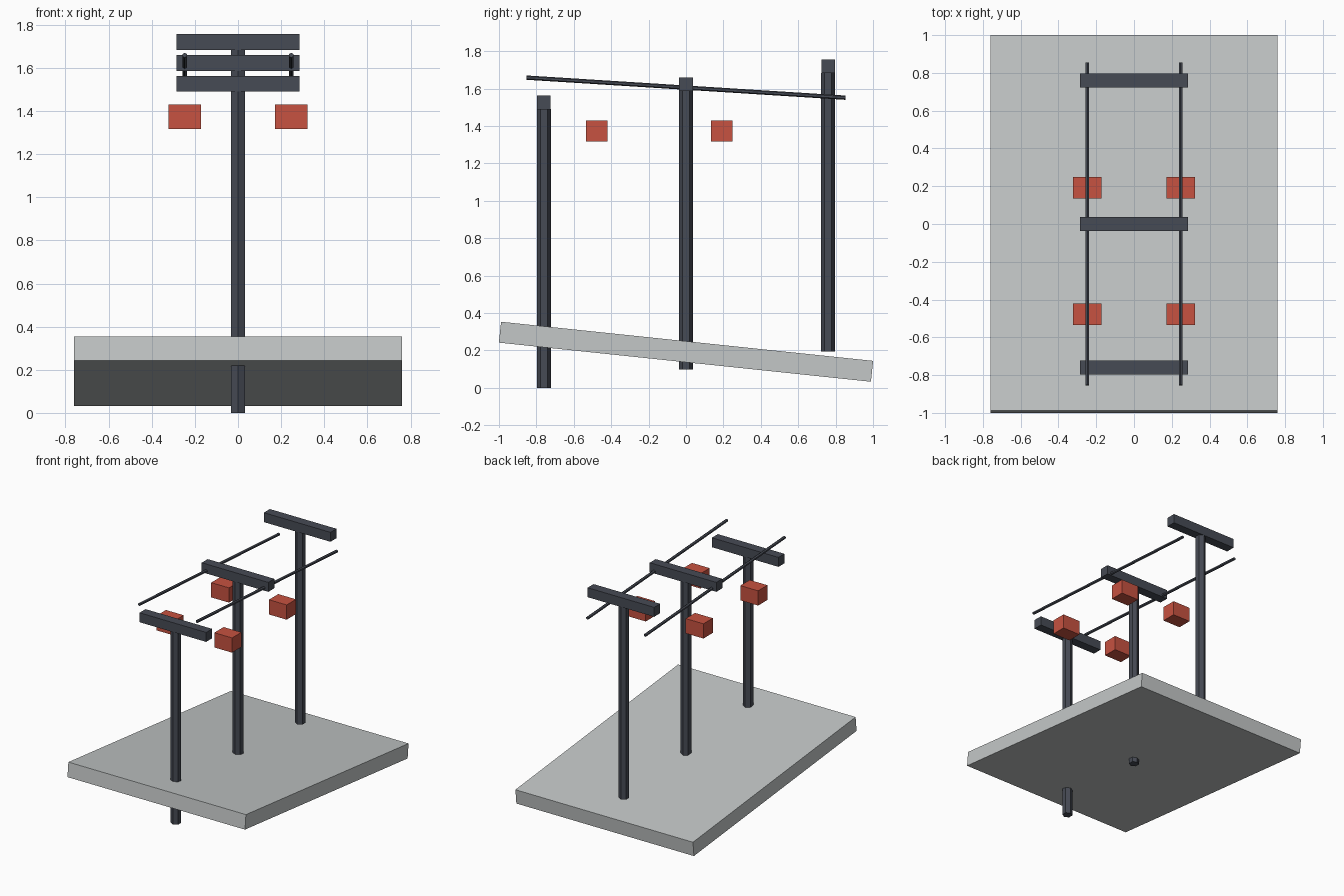
import bpy
import math

cube = bpy.data.objects.get("Cube")
if cube:
    bpy.data.objects.remove(cube, do_unlink=True)


def make_material(name, rgb):
    mat = bpy.data.materials.new(name)
    mat.use_nodes = True
    color = (*rgb, 1)
    mat.diffuse_color = color
    mat.node_tree.nodes["Principled BSDF"].inputs["Base Color"].default_value = color
    return mat


def finish(name, mat):
    obj = bpy.context.object
    obj.name = name
    obj.data.materials.append(mat)
    return obj


def box(name, center, size, mat, tilt=0):
    bpy.ops.mesh.primitive_cube_add(size=1, location=center, rotation=(tilt, 0, 0))
    obj = finish(name, mat)
    obj.scale = size
    return obj


def rod(name, center, radius, length, mat, tilt=0):
    bpy.ops.mesh.primitive_cylinder_add(
        vertices=6, radius=radius, depth=length, location=center, rotation=(tilt, 0, 0))
    return finish(name, mat)


snow = make_material("pale grey", (0.55, 0.575, 0.575))
steel = make_material("dark blue grey", (0.062, 0.07, 0.09))
red = make_material("red", (0.57, 0.084, 0.052))

# Sloping ground slab, high at the front
box("ground_slab", (0, 0, 0.193), (1.52, 2.0, 0.112), snow, math.radians(-6))

# Three T-shaped towers, each standing a step higher
POST_HEIGHT = 1.49
for label, y, base in (("front", -0.76, 0), ("middle", 0, 0.097), ("back", 0.76, 0.194)):
    rod(f"{label}_post", (0, y, base + POST_HEIGHT / 2), 0.037, POST_HEIGHT, steel)
    box(f"{label}_crossbar", (0, y, base + POST_HEIGHT + 0.036), (0.57, 0.073, 0.073), steel)

# Cables and hanging cabins on both sides
for side, x in (("left", 0.247), ("right", -0.247)):
    rod(f"{side}_cable", (x, 0, 1.605), 0.0115, 1.71, steel, math.radians(90 - 3.6))
    for label, y in (("front", -0.477), ("back", 0.191)):
        box(f"{label}_{side}_cabin", (x, y, 1.373), (0.152, 0.114, 0.114), red)
